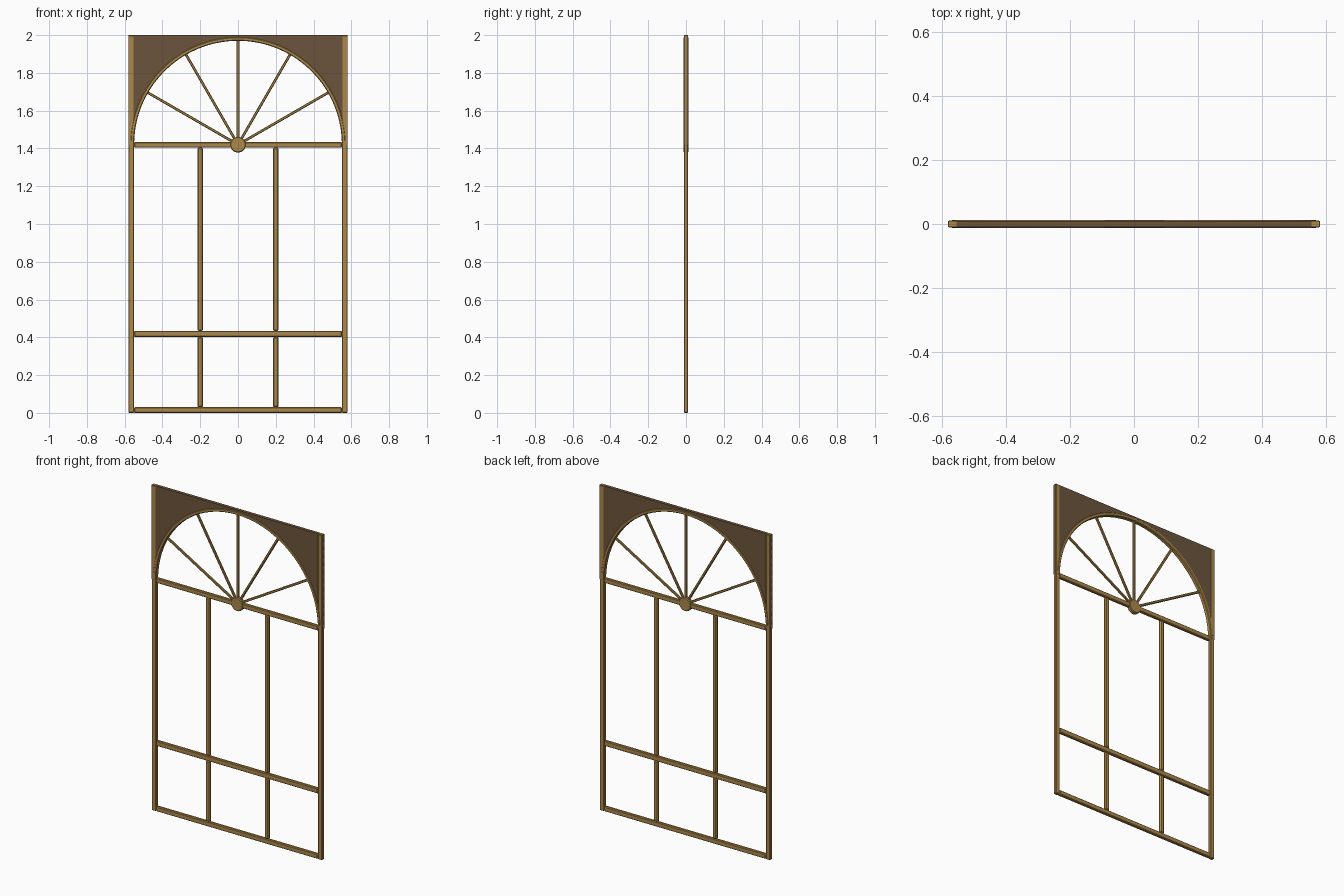
import bpy, bmesh
from math import sin, cos, pi, radians
from mathutils import Matrix, Vector

if "Cube" in bpy.data.objects:
    bpy.data.objects.remove(bpy.data.objects["Cube"])


def material(name, color):
    m = bpy.data.materials.new(name)
    m.diffuse_color = (*color, 1)
    m.use_nodes = True
    m.node_tree.nodes["Principled BSDF"].inputs["Base Color"].default_value = m.diffuse_color
    return m


WOOD = material("wood", (0.42, 0.25, 0.07))
DARK = material("dark_wood", (0.15, 0.09, 0.045))
SPRING = 1.42          # height of the arch centre


def finish(name, bm, mat, bevel):
    bmesh.ops.recalc_face_normals(bm, faces=bm.faces)
    me = bpy.data.meshes.new(name)
    bm.to_mesh(me)
    bm.free()
    ob = bpy.data.objects.new(name, me)
    bpy.context.collection.objects.link(ob)
    me.materials.append(mat)
    if bevel:
        mod = ob.modifiers.new("chamfer", 'BEVEL')
        mod.width = bevel
        mod.segments = 1
        mod.limit_method = 'ANGLE'
        mod.angle_limit = radians(50)
    return ob


def bar(name, x0, x1, z0, z1, depth, bevel=0.004):
    bm = bmesh.new()
    bmesh.ops.create_cube(bm, size=1)
    bmesh.ops.scale(bm, vec=(x1 - x0, depth, z1 - z0), verts=bm.verts)
    bmesh.ops.translate(bm, vec=((x0 + x1) / 2, 0, (z0 + z1) / 2), verts=bm.verts)
    return finish(name, bm, WOOD, bevel)


def slab(name, outline, depth, mat, bevel=0):
    # extrude an x-z outline through the thickness
    bm = bmesh.new()
    face = bm.faces.new([bm.verts.new((x, -depth / 2, z)) for x, z in outline])
    ext = bmesh.ops.extrude_face_region(bm, geom=[face], use_keep_orig=True)
    bmesh.ops.translate(bm, vec=(0, depth, 0),
                        verts=[v for v in ext["geom"] if isinstance(v, bmesh.types.BMVert)])
    return finish(name, bm, mat, bevel)


def arc(r, n=40, a0=0.0, a1=pi):
    return [(r * cos(a0 + (a1 - a0) * i / n), SPRING + r * sin(a0 + (a1 - a0) * i / n))
            for i in range(n + 1)]


# side stiles and mullions
for s, side in ((-1, "left"), (1, "right")):
    a, b = sorted((s * 0.55, s * 0.58))
    bar(f"stile_{side}", a, b, 0, 2, 0.023)
    for part, z0, z1 in (("lower", 0.03, 0.402), ("upper", 0.434, 1.404)):
        bar(f"mullion_{part}_{side}", s * 0.2 - 0.015, s * 0.2 + 0.015, z0, z1, 0.02, 0.006)

# horizontal rails
for name, z0, z1 in (("bottom_rail", 0, 0.03), ("middle_rail", 0.402, 0.434),
                     ("arch_rail", 1.404, 1.434)):
    bar(name, -0.55, 0.55, z0, z1, 0.02)

# dark spandrel panels, one half each side of the arch
for s, side in ((-1, "left"), (1, "right")):
    pts = arc(0.56, 20, 0, pi / 2) + [(0, 2), (0.58, 2), (0.58, SPRING)]
    slab(f"spandrel_{side}", [(s * x, z) for x, z in pts], 0.02, DARK)

# arched moulding
slab("arch", arc(0.57) + arc(0.55)[::-1], 0.026, WOOD, 0.004)

# fan spokes
for i in range(1, 6):
    sp = bar(f"spoke_{i}", -0.007, 0.007, 0, 0.553, 0.014, 0.003)
    sp.matrix_world = (Matrix.Translation(Vector((0, 0, SPRING)))
                       @ Matrix.Rotation(radians(90 - 30 * i), 4, 'Y'))

# hub
slab("hub", arc(0.042, 20, 0, 2 * pi)[:-1], 0.026, WOOD, 0.004)
